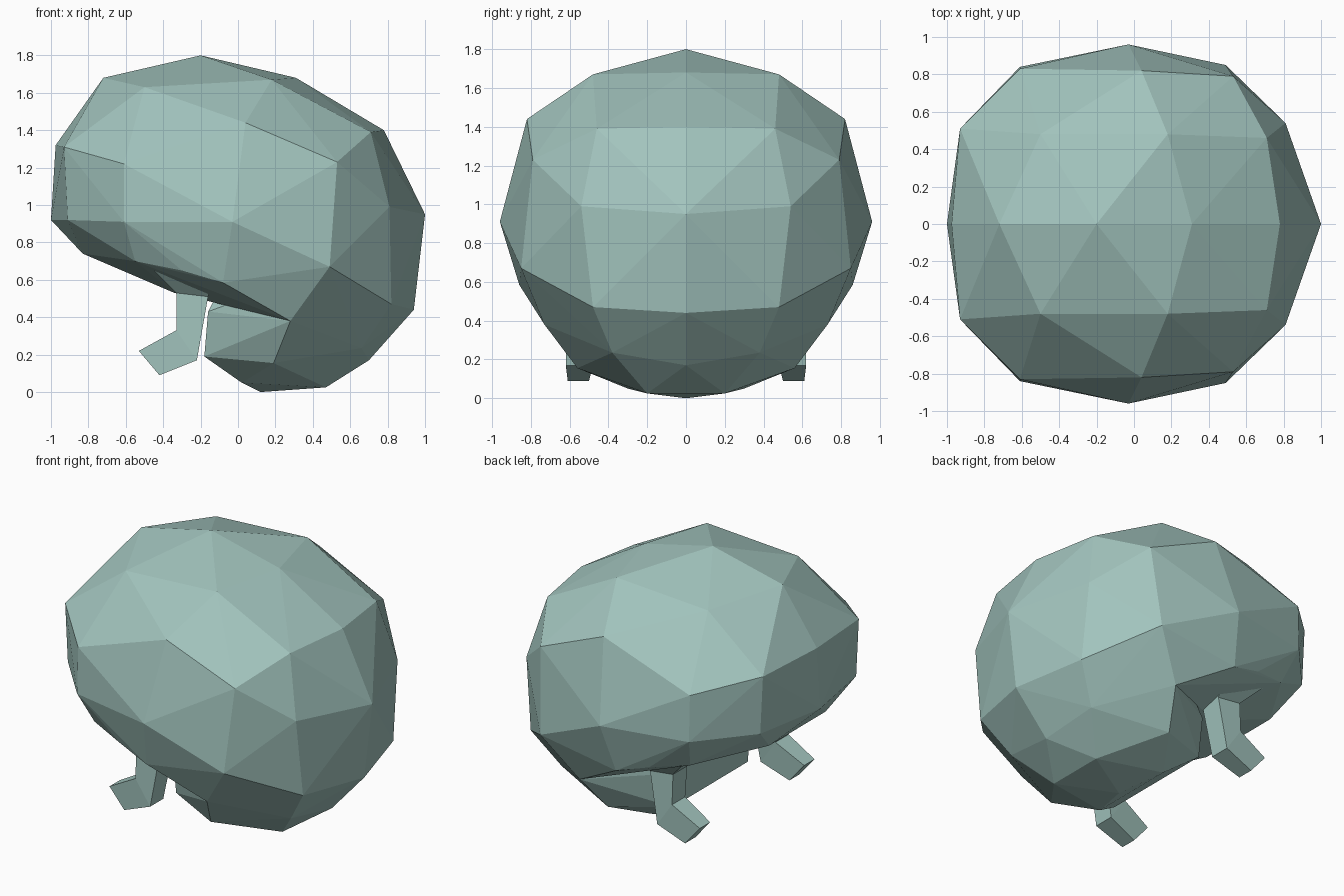
import bpy, bmesh

if "Cube" in bpy.data.objects:
    bpy.data.objects.remove(bpy.data.objects["Cube"])

shell_mat = bpy.data.materials.new("grey_green")
shell_mat.diffuse_color = (0.36, 0.55, 0.51, 1)
shell_mat.use_nodes = True
shell_mat.node_tree.nodes["Principled BSDF"].inputs["Base Color"].default_value = shell_mat.diffuse_color


def finish(name, bm):
    bmesh.ops.recalc_face_normals(bm, faces=bm.faces)
    mesh = bpy.data.meshes.new(name)
    bm.to_mesh(mesh)
    bm.free()
    mesh.materials.append(shell_mat)
    obj = bpy.data.objects.new(name, mesh)
    bpy.context.collection.objects.link(obj)
    return obj


def faceted_hull(name, half_points):
    """Flat-faced convex form, mirrored front to back."""
    points = {(x, s * y if y else 0.0, z) for x, y, z in half_points for s in (1, -1)}
    bm = bmesh.new()
    for p in sorted(points):
        bm.verts.new(p)
    res = bmesh.ops.convex_hull(bm, input=bm.verts[:])
    loose = [v for v in bm.verts if not v.link_faces]
    bmesh.ops.delete(bm, geom=loose, context='VERTS')
    return finish(name, bm)


# Points where the dome and the lower bowl meet
seam = [(0.28, 0.73, 0.38), (0.49, 0.85, 0.67), (0.82, 0.48, 0.47), (0.94, 0, 0.44)]

# Dome
faceted_hull("dome", seam + [
    (-0.20, 0, 1.80), (-0.72, 0, 1.68), (0.31, 0, 1.68), (0.78, 0, 1.40),
    (1.00, 0, 0.95), (-0.975, 0, 1.32), (-1.00, 0, 0.92),
    (-0.50, 0.48, 1.63), (0.18, 0.48, 1.67), (0.71, 0.46, 1.39),
    (0.53, 0.79, 1.23), (0.04, 0.82, 1.44), (-0.61, 0.83, 1.22),
    (-0.93, 0.51, 1.31), (-0.91, 0.51, 0.92), (-0.61, 0.84, 0.91),
    (-0.03, 0.96, 0.91), (0.81, 0.54, 0.99),
    # underside rim
    (-0.83, 0.30, 0.74), (-0.55, 0.74, 0.70), (-0.30, 0.82, 0.65),
    (-0.08, 0.86, 0.585), (-0.34, 0.35, 0.53),
])

# Lower bowl
faceted_hull("lower_bowl", seam + [
    (0.66, 0.38, 0.235), (0.70, 0, 0.17), (0.47, 0.20, 0.025), (0.12, 0, 0.0),
    (0.02, 0.30, 0.05), (0.19, 0.56, 0.155), (-0.18, 0.40, 0.19),
    (-0.16, 0.46, 0.43), (-0.10, 0.40, 0.55),
])

# Legs: four-sided sections from the rim to the toe,
# each as (x, z) outer edge, (x, z) inner edge, y range
sections = [
    ((-0.50, 0.70), (-0.13, 0.60), 0.50, 0.72),
    ((-0.33, 0.53), (-0.16, 0.51), 0.46, 0.61),
    ((-0.33, 0.33), (-0.22, 0.17), 0.48, 0.62),
    ((-0.53, 0.22), (-0.42, 0.09), 0.50, 0.61),
]
for side, name in ((-1, "front_leg"), (1, "back_leg")):
    bm = bmesh.new()
    rings = []
    for (xa, za), (xb, zb), y0, y1 in sections:
        corners = ((xa, y0, za), (xa, y1, za), (xb, y1, zb), (xb, y0, zb))
        rings.append([bm.verts.new((x, side * y, z)) for x, y, z in corners])
    for a, b in zip(rings, rings[1:]):
        for i in range(4):
            j = (i + 1) % 4
            bm.faces.new((a[i], a[j], b[j], b[i]))
    bm.faces.new(rings[0])
    bm.faces.new(rings[-1])
    finish(name, bm)
